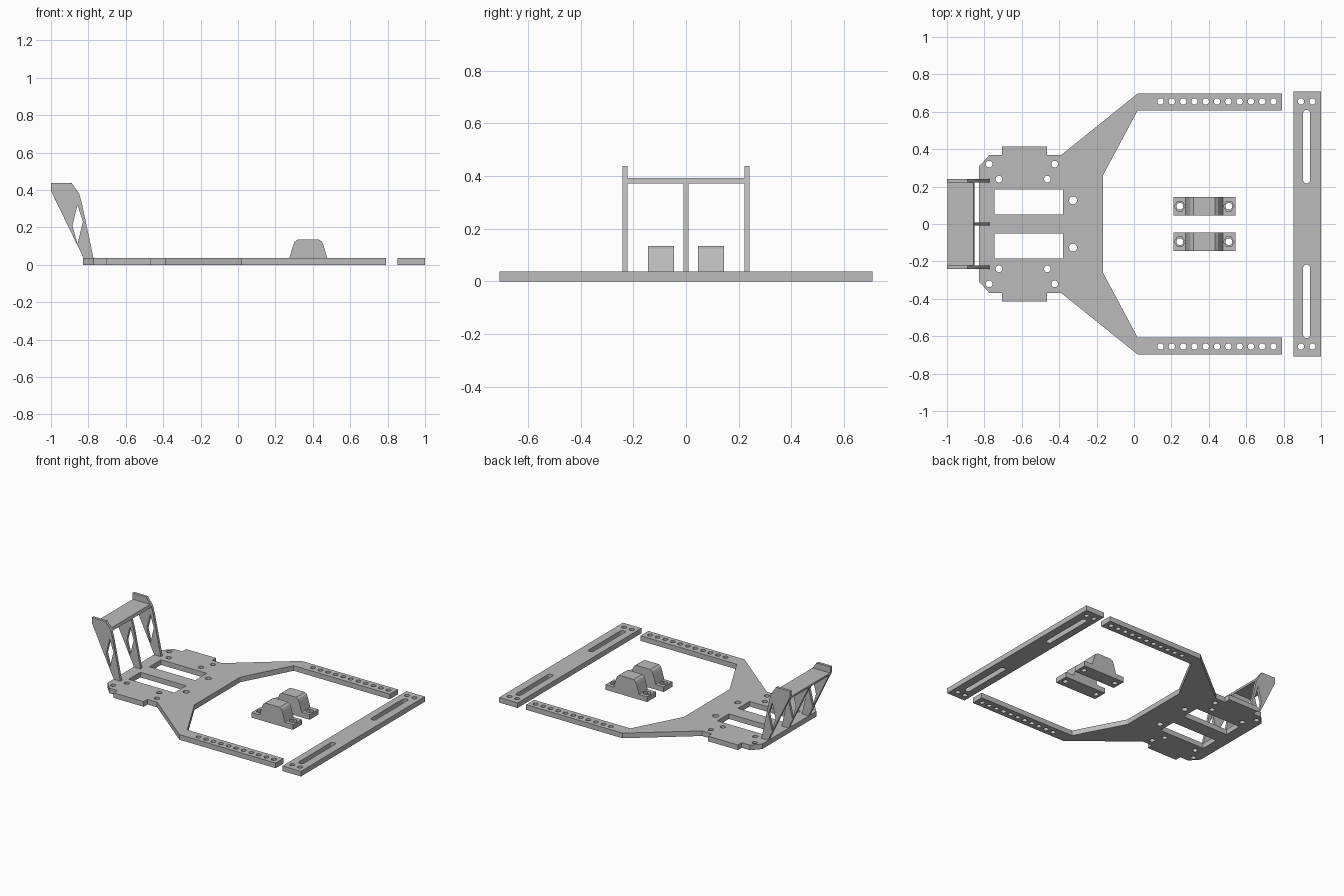
import bpy, bmesh, math

cube = bpy.data.objects.get("Cube")
if cube:
    bpy.data.objects.remove(cube, do_unlink=True)

# One plain grey plastic for everything
grey = bpy.data.materials.new("grey plastic")
grey.use_nodes = True
COLOUR = (0.5, 0.5, 0.5, 1)
grey.diffuse_color = COLOUR
grey.node_tree.nodes["Principled BSDF"].inputs["Base Color"].default_value = COLOUR

T = 0.037  # plate thickness


def circle(x, y, r, sides=20):
    return [(x + r * math.cos(2 * math.pi * i / sides),
             y + r * math.sin(2 * math.pi * i / sides)) for i in range(sides)]


def rect(x0, x1, y0, y1):
    return [(x0, y0), (x1, y0), (x1, y1), (x0, y1)]


def rounded_slot(x, y0, y1, r, sides=10):
    arc = [math.pi * i / sides for i in range(sides + 1)]
    top = [(x + r * math.cos(a), y1 - r + r * math.sin(a)) for a in arc]
    low = [(x - r * math.cos(a), y0 + r - r * math.sin(a)) for a in arc]
    return top + low


def flip(loop):
    return [(x, -y) for x, y in reversed(loop)]


def both(loops):
    return loops + [flip(l) for l in loops]


def slab(name, outline, holes, low, high, upright=False):
    """Extrude an outline with holes along z, or along y when upright."""
    curve = bpy.data.curves.new(name, 'CURVE')
    curve.dimensions = '2D'
    curve.fill_mode = 'BOTH'
    curve.extrude = (high - low) / 2
    for loop in [outline] + holes:
        spline = curve.splines.new('POLY')
        spline.points.add(len(loop) - 1)
        for p, (x, y) in zip(spline.points, loop):
            p.co = (x, y, 0, 1)
        spline.use_cyclic_u = True
    temp = bpy.data.objects.new(name + "_profile", curve)
    bpy.context.collection.objects.link(temp)
    graph = bpy.context.evaluated_depsgraph_get()
    mesh = bpy.data.meshes.new_from_object(temp.evaluated_get(graph))
    bpy.data.objects.remove(temp, do_unlink=True)
    bm = bmesh.new()
    bm.from_mesh(mesh)
    bmesh.ops.remove_doubles(bm, verts=bm.verts, dist=0.0001)
    mid = (low + high) / 2
    for v in bm.verts:
        x, y, z = v.co
        v.co = (x, z + mid, y) if upright else (x, y, z + mid)
    bmesh.ops.recalc_face_normals(bm, faces=bm.faces)
    for f in bm.faces:
        f.smooth = False
    bm.to_mesh(mesh)
    bm.free()
    mesh.materials.clear()
    mesh.materials.append(grey)
    obj = bpy.data.objects.new(name, mesh)
    bpy.context.collection.objects.link(obj)
    return obj


# Main frame: forked plate with two windows and rows of holes
half = [(-0.165, 0.262), (0.02, 0.608), (0.79, 0.608), (0.79, 0.698),
        (0.02, 0.698), (-0.388, 0.37), (-0.465, 0.37), (-0.465, 0.414),
        (-0.705, 0.414), (-0.705, 0.37), (-0.772, 0.37), (-0.828, 0.308)]
holes = [circle(0.142 + 0.0604 * i, 0.655, 0.017) for i in range(11)]
holes += [circle(x, y, 0.018) for x, y in
          [(-0.775, 0.32), (-0.424, 0.32), (-0.722, 0.24), (-0.463, 0.24)]]
holes += [circle(-0.326, 0.126, 0.021), rect(-0.745, -0.38, 0.052, 0.184)]
slab("main_frame", half + flip(half), both(holes), 0, T)

# Separate cross bar with long slots
holes = [circle(x, 0.655, 0.017) for x in (0.893, 0.954)]
holes.append(rounded_slot(0.923, 0.217, 0.61, 0.019))
slab("cross_bar", rect(0.852, 1.0, -0.708, 0.708), both(holes), 0, T)

# Raised bracket: two outer ribs, a centre rib and the shelf between them
diamond = [(-0.858, 0.32), (-0.829, 0.23), (-0.858, 0.112), (-0.885, 0.21)]
outer_rib = [(-0.826, T), (-0.773, T), (-0.835, 0.33), (-0.85, 0.382),
             (-0.89, 0.438), (-1.0, 0.438), (-1.0, 0.395)]
centre_rib = [(-0.826, T), (-0.773, T), (-0.835, 0.33), (-0.848, 0.372),
              (-0.989, 0.372)]
slab("left_rib", outer_rib, [diamond], 0.222, 0.241, True)
slab("right_rib", outer_rib, [diamond], -0.241, -0.222, True)
slab("centre_rib", centre_rib, [diamond], -0.009, 0.009, True)
shelf = [(-0.989, 0.372), (-0.852, 0.372), (-0.858, 0.393), (-0.998, 0.393)]
slab("bracket_shelf", shelf, [], -0.222, 0.222, True)

# Two arched clamps with bolt tabs and hexagonal nut recesses
CX = 0.376
arch_out = [(0.101, 0), (0.101, T), (0.081, 0.105), (0.073, 0.123), (0.058, 0.134)]
arch_in = [(0.043, 0.11), (0.057, 0.106), (0.065, 0.093), (0.08, T), (0.082, 0)]


def mirrored_x(points):
    return [(CX - x, z) for x, z in reversed(points)]


arch = [(CX + x, z) for x, z in arch_out]
arch = arch + mirrored_x(arch_out) + [(CX - x, z) for x, z in reversed(arch_in)] \
    + mirrored_x(list(reversed(arch_in)))
for side, y in (("back", 0.095), ("front", -0.095)):
    slab(side + "_clamp_arch", arch, [], y - 0.05, y + 0.05, True)
    for end, s in (("left", 1), ("right", -1)):
        x0, x1 = sorted((CX + s * 0.101, CX + s * 0.166))
        tab = rect(x0, x1, y - 0.05, y + 0.05)
        hx = CX + s * 0.131
        name = side + "_clamp_" + end + "_tab"
        slab(name + "_base", tab, [circle(hx, y, 0.018)], 0, 0.018)
        slab(name + "_top", tab, [circle(hx, y, 0.028, 6)], 0.018, T)
